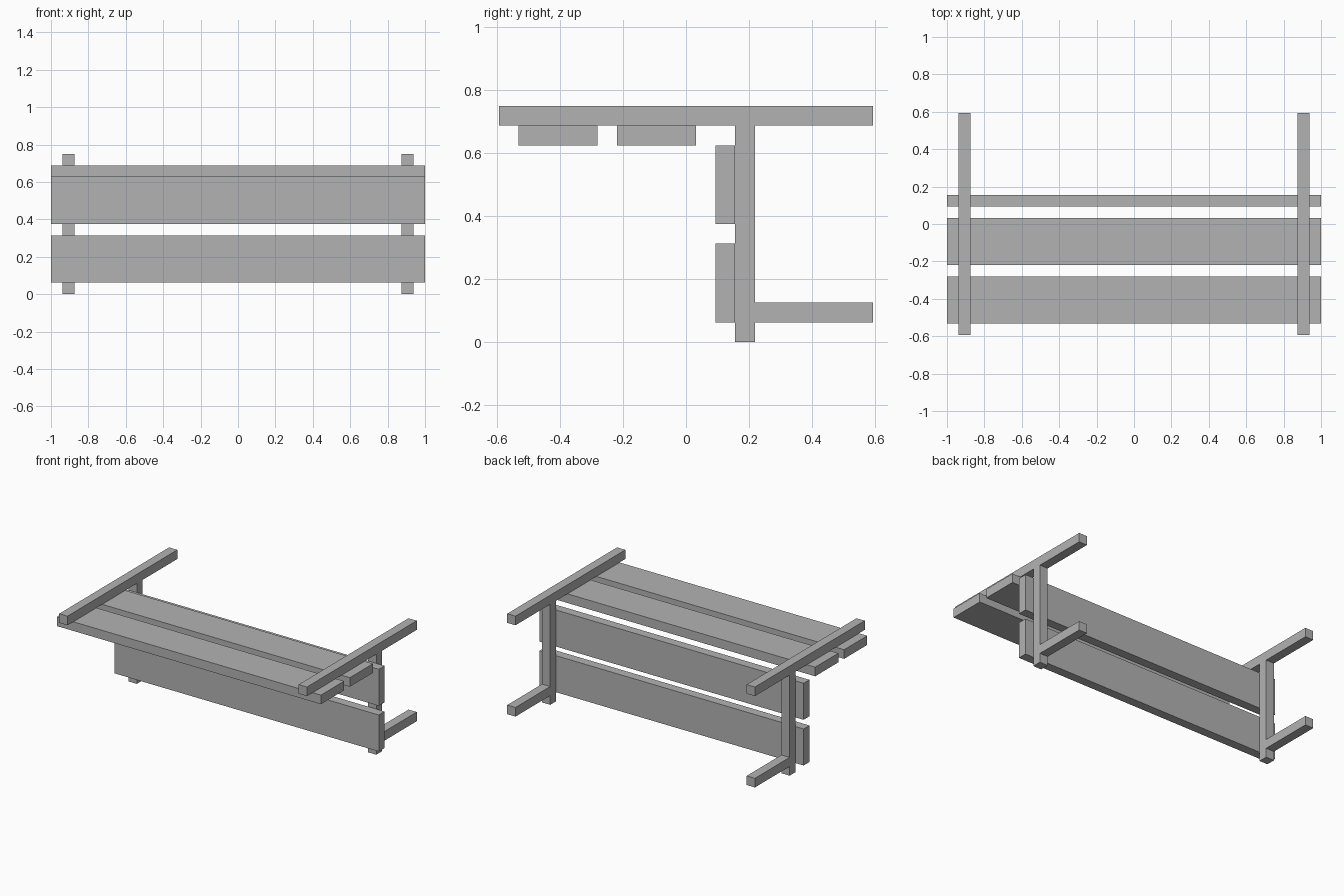
import bpy
from mathutils import Vector

default = bpy.data.objects.get("Cube")
if default:
    bpy.data.objects.remove(default, do_unlink=True)

GREY = (0.45, 0.45, 0.45, 1)
grey = bpy.data.materials.new("plain grey")
grey.use_nodes = True
grey.diffuse_color = GREY
grey.node_tree.nodes["Principled BSDF"].inputs["Base Color"].default_value = GREY

T = 0.0625   # beam and board thickness
W = 4 * T    # board width


def box(name, x, y, z):
    """Box spanning the given (low, high) range on each axis."""
    low, high = (Vector(c) for c in zip(x, y, z))
    bpy.ops.mesh.primitive_cube_add(size=1)
    obj = bpy.context.object
    obj.name = obj.data.name = name
    for v in obj.data.vertices:
        v.co = (low + high) / 2 + v.co * (high - low)
    obj.data.materials.append(grey)
    return obj


# Side frames: top rail, upright post and rear foot
depth = 9.5 * T
post_y = 2.5 * T
for side, x in (("left", (14 * T, 15 * T)), ("right", (-15 * T, -14 * T))):
    box(side + "_top_rail", x, (-depth, depth), (11 * T, 12 * T))
    box(side + "_post", x, (post_y, post_y + T), (0, 11 * T))
    box(side + "_foot", x, (post_y + T, depth), (T, 2 * T))

# Horizontal boards hung under the rails
for name, y in (("front_shelf_board", -8.5 * T), ("rear_shelf_board", -3.5 * T)):
    box(name, (-1, 1), (y, y + W), (10 * T, 11 * T))

# Upright boards on the front of the posts
for name, z in (("lower_panel_board", T), ("upper_panel_board", 6 * T)):
    box(name, (-1, 1), (post_y - T, post_y), (z, z + W))
